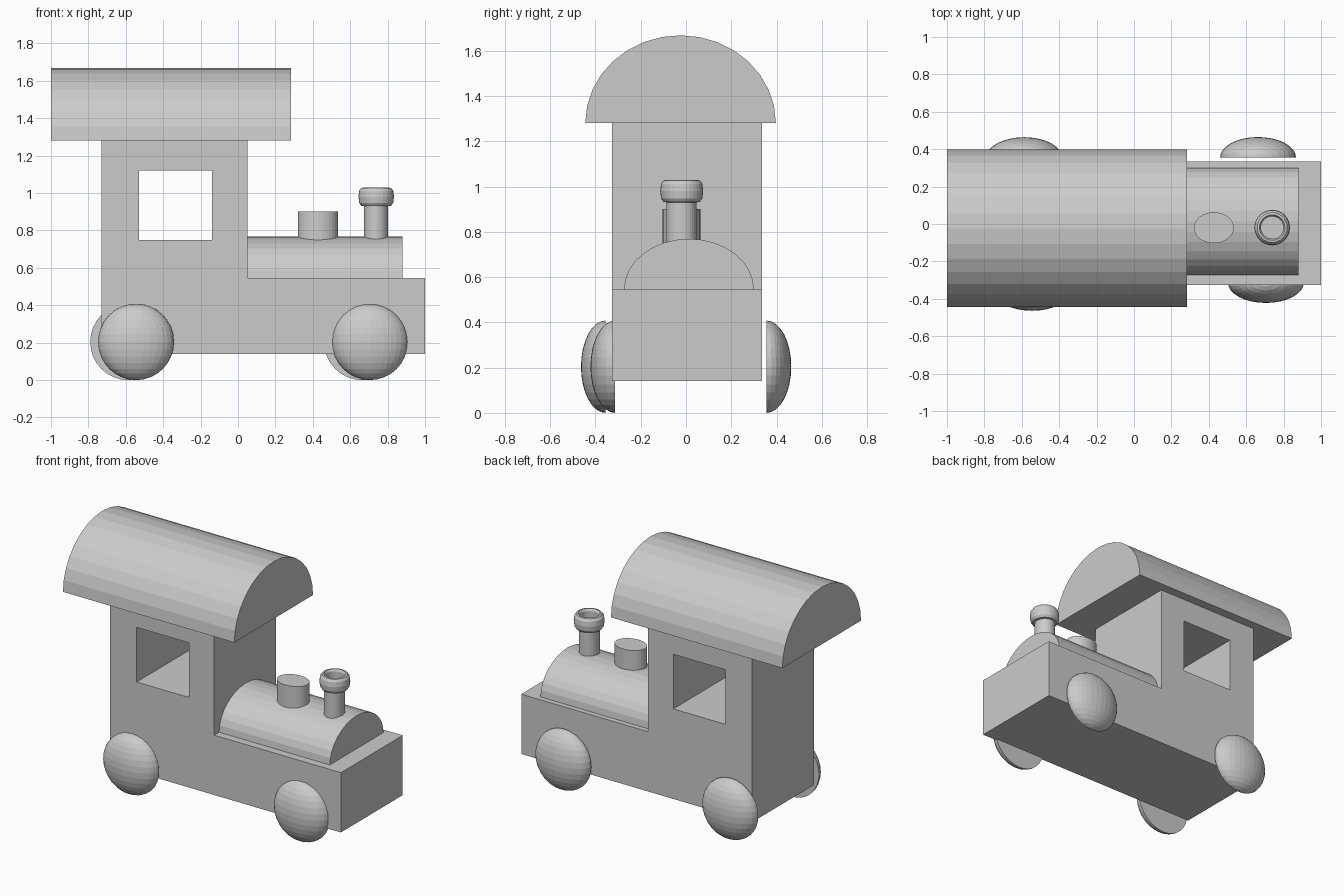
import bpy, bmesh, math
from mathutils import Matrix

if "Cube" in bpy.data.objects:
    bpy.data.objects.remove(bpy.data.objects["Cube"])

grey = bpy.data.materials.new("plain grey")
grey.diffuse_color = (0.6, 0.6, 0.6, 1)
grey.use_nodes = True
grey.node_tree.nodes["Principled BSDF"].inputs["Base Color"].default_value = grey.diffuse_color


def finish(name, bm):
    bmesh.ops.recalc_face_normals(bm, faces=bm.faces)
    me = bpy.data.meshes.new(name)
    bm.to_mesh(me)
    bm.free()
    me.materials.append(grey)
    ob = bpy.data.objects.new(name, me)
    bpy.context.collection.objects.link(ob)
    return ob


def prism(name, pts, offset):
    """Extrude a closed outline of 3D points by an offset."""
    bm = bmesh.new()
    f = bm.faces.new([bm.verts.new(p) for p in pts])
    r = bmesh.ops.extrude_face_region(bm, geom=[f], use_keep_orig=True)
    bmesh.ops.translate(bm, vec=offset,
                        verts=[v for v in r["geom"] if isinstance(v, bmesh.types.BMVert)])
    return finish(name, bm)


def half_barrel(name, x0, x1, y, ry, z, rz, n=16):
    pts = [(x0, y + ry * math.cos(math.pi * i / n), z + rz * math.sin(math.pi * i / n))
           for i in range(n + 1)]
    return prism(name, pts, (x1 - x0, 0, 0))


def cylinder(name, x, y, rx, ry, z0, z1, n=32):
    pts = [(x + rx * math.cos(math.tau * i / n), y + ry * math.sin(math.tau * i / n), z0)
           for i in range(n)]
    return prism(name, pts, (0, 0, z1 - z0))


# Body: L-shaped side outline with a window cut right through the cab
outline = [(-0.73, 0.14), (1, 0.14), (1, 0.545), (0.05, 0.545), (0.05, 1.28), (-0.73, 1.28)]
body = prism("body_and_cab", [(x, -0.327, z) for x, z in outline], (0, 0.662, 0))
hole = [(-0.53, 0.75), (-0.14, 0.75), (-0.14, 1.12), (-0.53, 1.12)]
cutter = prism("window_cutter", [(x, -0.6, z) for x, z in hole], (0, 1.2, 0))
cutter.hide_render = True
mod = body.modifiers.new("window", "BOOLEAN")
mod.operation, mod.object, mod.solver = "DIFFERENCE", cutter, "EXACT"
bpy.context.view_layer.objects.active = body
bpy.ops.object.modifier_apply(modifier="window")
bpy.data.objects.remove(cutter)

# Roof and boiler
half_barrel("roof", -1, 0.284, -0.024, 0.421, 1.28, 0.388)
half_barrel("boiler", 0.05, 0.88, 0.013, 0.287, 0.545, 0.224)

# Steam dome and chimney
cylinder("steam_dome", 0.427, -0.02, 0.107, 0.083, 0.72, 0.9)
cylinder("chimney", 0.737, -0.02, 0.064, 0.067, 0.72, 0.935)

# Chimney rim: rounded ring turned about the chimney axis
bm = bmesh.new()
section = [(0.06, 1.015), (0.068, 1.029), (0.08, 1.027), (0.091, 1.012), (0.095, 0.98),
           (0.091, 0.948), (0.08, 0.932), (0.064, 0.93), (0.06, 0.945)]
vs = [bm.verts.new((r, 0, z)) for r, z in section]
es = [bm.edges.new((vs[i - 1], vs[i])) for i in range(len(vs))]
bmesh.ops.spin(bm, geom=vs + es, cent=(0, 0, 0), axis=(0, 0, 1),
               angle=math.tau, steps=32, use_merge=True)
bmesh.ops.remove_doubles(bm, verts=bm.verts, dist=1e-5)
bmesh.ops.translate(bm, verts=bm.verts, vec=(0.739, -0.019, 0))
finish("chimney_rim", bm)


# Wheels: half domes with a flat inner disc
def wheel(name, x, y, side):
    bm = bmesh.new()
    bmesh.ops.create_uvsphere(bm, u_segments=32, v_segments=16, radius=1)
    r = bmesh.ops.bisect_plane(bm, geom=bm.verts[:] + bm.edges[:] + bm.faces[:], dist=1e-4,
                               plane_co=(0, 0, 0), plane_no=(0, -side, 0), clear_outer=True)
    bmesh.ops.holes_fill(bm, edges=[e for e in bm.edges if e.is_boundary])
    bmesh.ops.transform(bm, verts=bm.verts, matrix=Matrix.Translation((x, y, 0.204))
                        @ Matrix.Diagonal((0.203, 0.109, 0.204, 1)))
    finish(name, bm)


wheel("rear_wheel_near", -0.545, -0.355, -1)
wheel("front_wheel_near", 0.705, -0.313, -1)
wheel("rear_wheel_far", -0.587, 0.355, 1)
wheel("front_wheel_far", 0.663, 0.356, 1)
